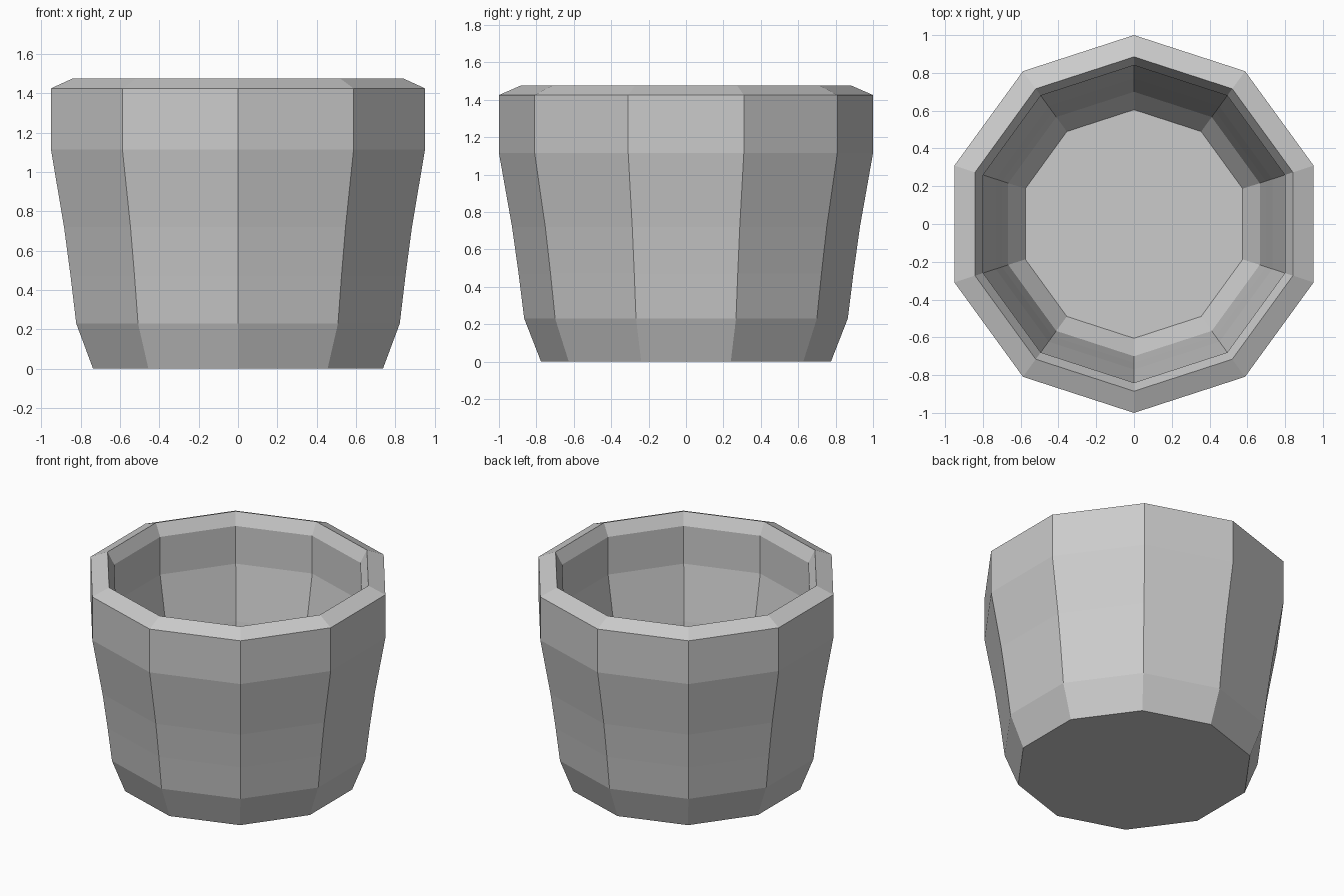
import bpy, bmesh
from math import sin, cos, tau

if "Cube" in bpy.data.objects:
    bpy.data.objects.remove(bpy.data.objects["Cube"])

SIDES = 10
# (corner radius, height): outer base, up the wall, over the rim, down to inner floor
PROFILE = [(0.775, 0), (0.865, 0.23), (0.895, 0.47), (0.93, 0.72),
           (1.0, 1.115), (1.0, 1.425), (0.885, 1.475), (0.84, 1.39),
           (0.84, 1.12), (0.77, 0.74), (0.735, 0.50), (0.70, 0.29),
           (0.605, 0.16)]

bm = bmesh.new()
rings = [[bm.verts.new((r * sin(tau * k / SIDES), -r * cos(tau * k / SIDES), z))
          for k in range(SIDES)] for r, z in PROFILE]

# Wall bands
for a, b in zip(rings, rings[1:]):
    for k in range(SIDES):
        n = (k + 1) % SIDES
        bm.faces.new((a[k], a[n], b[n], b[k]))

# Underside and inner floor
bm.faces.new(rings[0][::-1])
bm.faces.new(rings[-1])
bmesh.ops.recalc_face_normals(bm, faces=bm.faces)

mesh = bpy.data.meshes.new("pot")
bm.to_mesh(mesh)
bm.free()
bpy.context.collection.objects.link(bpy.data.objects.new("pot", mesh))
